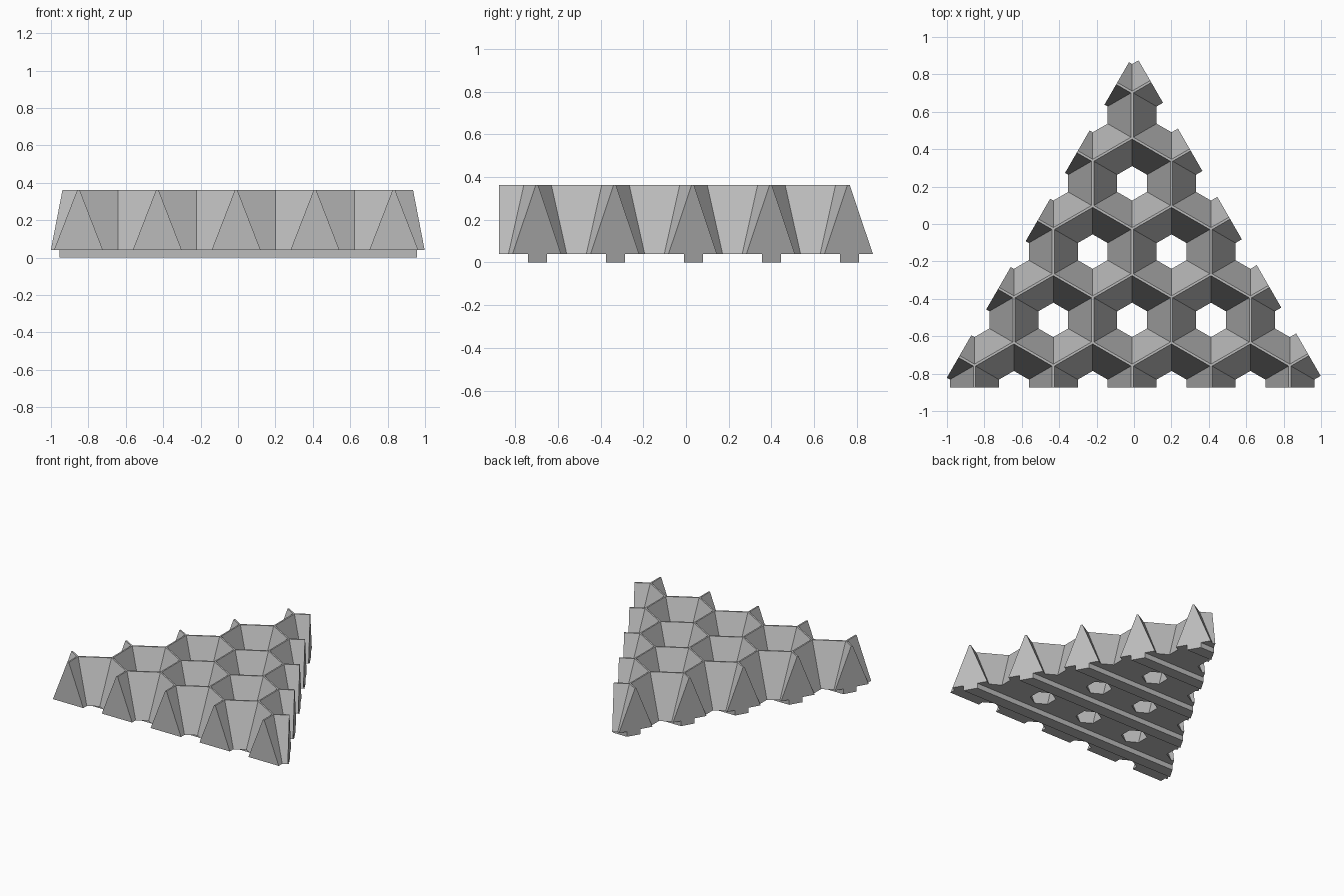
import bpy
import bmesh
from math import sqrt, radians
from mathutils import Matrix, Vector

cube = bpy.data.objects.get("Cube")
if cube:
    bpy.data.objects.remove(cube, do_unlink=True)

ROWS = 5
SPACING = 0.4215                 # distance between peaks in a row
SIDE = SPACING / sqrt(3)         # honeycomb edge length
HALF, CREST = 0.131, 0.006       # half widths at base and crest
BASE, TOP = 0.04, 0.363
CENTRE_X, FIRST_Y = -0.01, -0.756
LEFT_END, RIGHT_END, FRONT_END = 0.095, 0.115, 0.119

grey = bpy.data.materials.new("light grey")
grey.use_nodes = True
colour = (0.5, 0.5, 0.5, 1)
grey.diffuse_color = colour
grey.node_tree.nodes["Principled BSDF"].inputs["Base Color"].default_value = colour


def finish(bm, name):
    bmesh.ops.remove_doubles(bm, verts=bm.verts, dist=0.0005)
    bmesh.ops.recalc_face_normals(bm, faces=bm.faces)
    mesh = bpy.data.meshes.new(name)
    bm.to_mesh(mesh)
    bm.free()
    mesh.materials.append(grey)
    obj = bpy.data.objects.new(name, mesh)
    bpy.context.collection.objects.link(obj)
    return obj


def add_arm(bm, x, y, angle, length, open_end):
    """One ridge arm, mitred at its node to meet its two neighbours."""
    place = Matrix.Translation((x, y, 0)) @ Matrix.Rotation(radians(angle), 4, 'Z')

    def outline(half, z):
        mitre = half / sqrt(3)
        points = [(0, 0), (mitre, -half), (length, -half), (length, half), (mitre, half)]
        return [bm.verts.new(place @ Vector((px, py, z))) for px, py in points]

    low, high = outline(HALF, BASE), outline(CREST, TOP)
    bm.faces.new(high)
    bm.faces.new(low[::-1])
    for i, j in ((1, 2), (3, 4)):
        bm.faces.new((low[i], low[j], high[j], high[i]))
    if open_end:
        bm.faces.new((low[2], low[3], high[3], high[2]))


# Honeycomb of ridges in a triangular field
ridges = bmesh.new()
for row in range(ROWS):
    count = ROWS - row
    y = FIRST_Y + row * SPACING * sqrt(3) / 2
    start = CENTRE_X - (count - 1) * SPACING / 2
    for i in range(count):
        x = start + i * SPACING
        first, last, front = i == 0, i == count - 1, row == 0
        add_arm(ridges, x, y, 30, RIGHT_END if last else SIDE / 2, last)
        add_arm(ridges, x, y, 150, LEFT_END if first else SIDE / 2, first)
        add_arm(ridges, x, y, 270, FRONT_END if front else SIDE / 2, front)
        if not last:
            for angle in (90, 210, 330):
                add_arm(ridges, x + SPACING / 2, y + SIDE / 2, angle, SIDE / 2, False)
finish(ridges, "ridge_lattice")

# Straight rails under each row, with ends cut along the triangle's sides
for row in range(ROWS):
    reach = (ROWS - row - 1) * SPACING / 2
    y = FIRST_Y + row * SPACING * sqrt(3) / 2
    left = CENTRE_X - reach - LEFT_END * sqrt(3) / 2
    right = CENTRE_X + reach + RIGHT_END * sqrt(3) / 2
    rail = bmesh.new()
    corners = []
    for offset, ends in ((0.016, (1, 0)), (0.106, (0, 1))):
        for side in ends:
            if side:
                px = right - (offset - RIGHT_END / 2) / sqrt(3)
            else:
                px = left + (offset - LEFT_END / 2) / sqrt(3)
            corners.append(rail.verts.new((px, y + offset, 0)))
    face = rail.faces.new(corners)
    result = bmesh.ops.extrude_face_region(rail, geom=[face], use_keep_orig=True)
    raised = [v for v in result["geom"] if isinstance(v, bmesh.types.BMVert)]
    bmesh.ops.translate(rail, verts=raised, vec=(0, 0, BASE))
    finish(rail, f"rail_{row + 1}")
